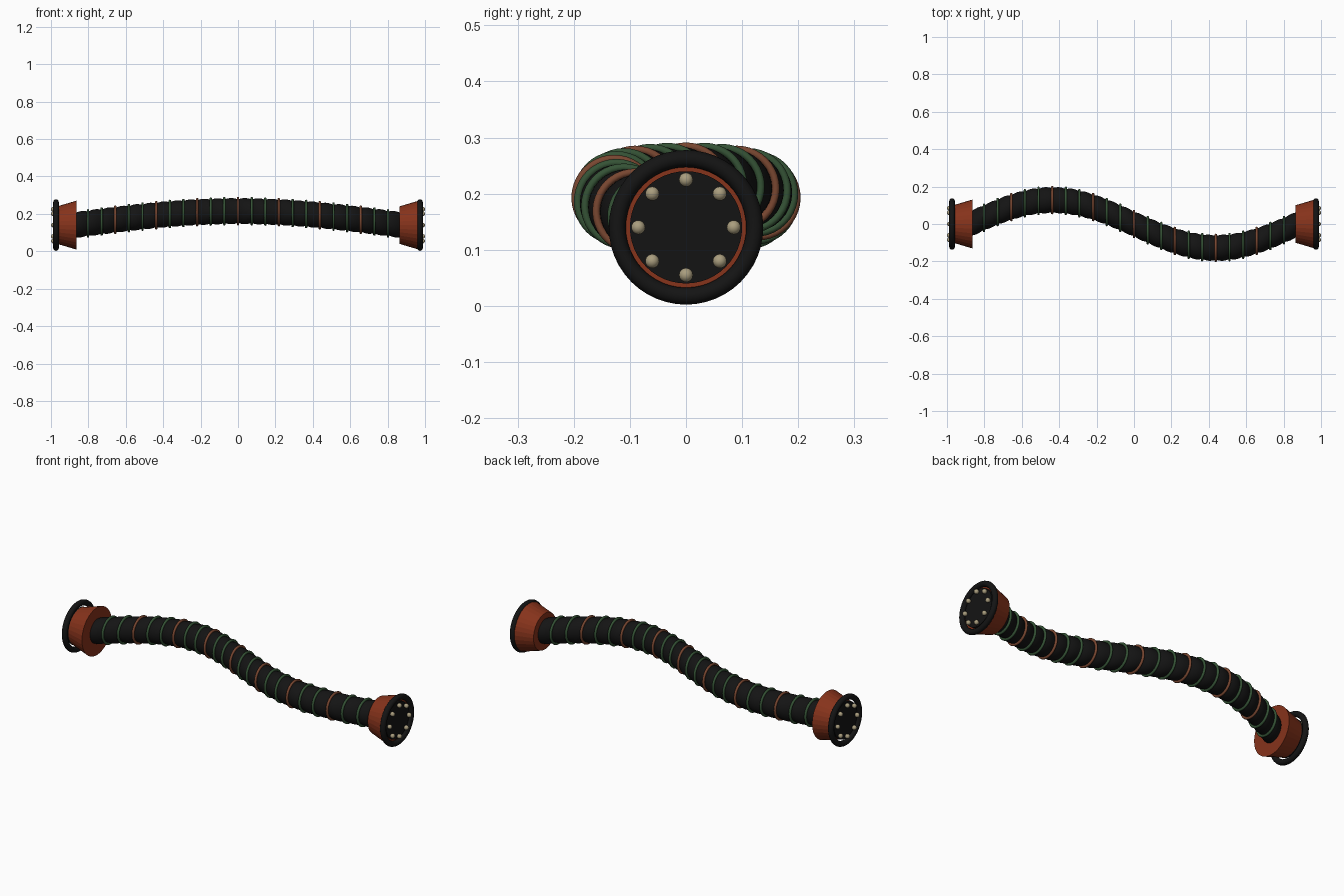
import bpy, bmesh, math
from mathutils import Matrix, Vector

if "Cube" in bpy.data.objects:
    bpy.data.objects.remove(bpy.data.objects["Cube"])

HALF = 0.875      # half length of the flexible hose
RIBS = 12         # rib spacings on each side of the middle
AXIS_Z = 0.14     # height of both end couplings
PITCH = HALF / RIBS


def material(name, rgb):
    m = bpy.data.materials.new(name)
    m.diffuse_color = (*rgb, 1)
    m.use_nodes = True
    m.node_tree.nodes["Principled BSDF"].inputs["Base Color"].default_value = m.diffuse_color
    return m


BLACK = material("black rubber", (0.007, 0.007, 0.007))
RED = material("rust red", (0.24, 0.033, 0.011))
GREEN = material("dark green", (0.035, 0.085, 0.036))
BROWN = material("brown", (0.19, 0.062, 0.03))
BRASS = material("pale brass", (0.40, 0.34, 0.21))


def centre(x):
    """Centre line of the hose: an S in plan with a gentle arch."""
    return Vector((x, -0.128 * math.sin(math.pi * x / HALF),
                   AXIS_Z + 0.075 * math.cos(math.pi * x / (2 * HALF))))


def finish(bm, name, mat, smooth=False):
    bmesh.ops.recalc_face_normals(bm, faces=bm.faces)
    me = bpy.data.meshes.new(name)
    bm.to_mesh(me)
    bm.free()
    me.materials.append(mat)
    for p in me.polygons:
        p.use_smooth = smooth
    ob = bpy.data.objects.new(name, me)
    bpy.context.collection.objects.link(ob)
    return ob


def loft(name, mat, sections, sides, smooth=False, closed=False):
    """Skin circles (centre, radius) that all face along x."""
    bm = bmesh.new()
    rings = []
    for c, r in sections:
        rings.append([bm.verts.new((c[0],
                                    c[1] + r * math.cos(2 * math.pi * i / sides),
                                    c[2] + r * math.sin(2 * math.pi * i / sides)))
                      for i in range(sides)])
    pairs = list(zip(rings, rings[1:]))
    if closed:
        pairs.append((rings[-1], rings[0]))
    else:
        bm.faces.new(rings[0])
        bm.faces.new(rings[-1])
    for a, b in pairs:
        for i in range(sides):
            j = (i + 1) % sides
            bm.faces.new((a[i], a[j], b[j], b[i]))
    return finish(bm, name, mat, smooth)


def torus(name, mat, c, major, minor, sides, tube):
    steps = [2 * math.pi * k / tube for k in range(tube)]
    return loft(name, mat,
                [((c[0] + minor * math.sin(t), c[1], c[2]),
                  major + minor * math.cos(t)) for t in steps],
                sides, True, True)


# Corrugated hose, bulging between the ribs
STEPS = 8
sections = []
for k in range(-RIBS * STEPS, RIBS * STEPS + 1):
    x = k * PITCH / STEPS
    sections.append((centre(x), 0.063 + 0.007 * abs(math.sin(math.pi * k / STEPS))))
loft("hose", BLACK, sections, 32, True)

# Reinforcing ribs, every third one brown
for k in range(-RIBS + 1, RIBS):
    torus("rib", BROWN if k % 3 == 0 else GREEN,
          centre(k * PITCH), 0.0695, 0.0068, 40, 10)

# End couplings; both collars flare towards +x
for side, label in ((-1, "left"), (1, "right")):
    mid = side * 0.915
    loft(label + "_collar", RED,
         [((mid - 0.0525, 0, AXIS_Z), 0.10), ((mid + 0.0525, 0, AXIS_Z), 0.131)], 32)
    torus(label + "_seal_ring", BLACK, (side * 0.973, 0, AXIS_Z), 0.1225, 0.0152, 48, 12)
    loft(label + "_end_plate", BLACK,
         [((side * 0.960, 0, AXIS_Z), 0.10), ((side * 0.976, 0, AXIS_Z), 0.10)], 48)

    # Circle of bolt heads
    bm = bmesh.new()
    for i in range(8):
        a = i * math.pi / 4
        at = Vector((side * 0.9875, 0.085 * math.cos(a), AXIS_Z + 0.085 * math.sin(a)))
        bmesh.ops.create_uvsphere(bm, u_segments=16, v_segments=10, radius=0.0125,
                                  matrix=Matrix.Translation(at))
    finish(bm, label + "_bolts", BRASS, True)
